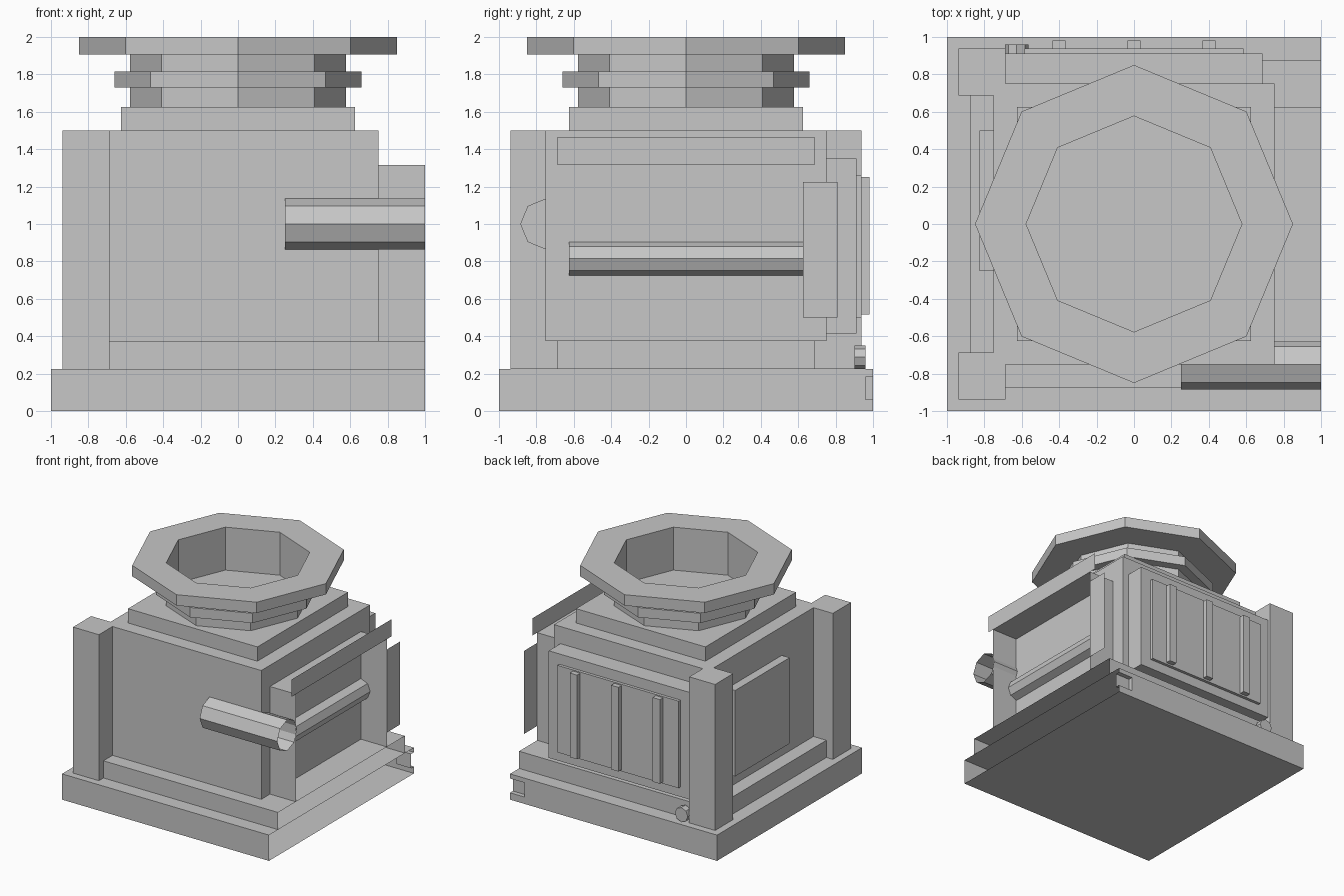
import bpy, bmesh
from math import pi, sin, cos
from mathutils import Vector, Matrix

cube = bpy.data.objects.get("Cube")
if cube:
    bpy.data.objects.remove(cube, do_unlink=True)

grey = bpy.data.materials.new("plain_grey")
grey.use_nodes = True
GREY = (0.57, 0.57, 0.57, 1)
grey.diffuse_color = GREY
grey.node_tree.nodes["Principled BSDF"].inputs["Base Color"].default_value = GREY

CUT = 1.0  # plane where the module is left open


def finish(name, bm):
    mesh = bpy.data.meshes.new(name)
    bm.to_mesh(mesh)
    bm.free()
    mesh.materials.append(grey)
    obj = bpy.data.objects.new(name, mesh)
    bpy.context.collection.objects.link(obj)
    return obj


def box_mesh(x, y, z):
    bm = bmesh.new()
    bmesh.ops.create_cube(bm, size=1)
    lo, hi = Vector((x[0], y[0], z[0])), Vector((x[1], y[1], z[1]))
    for v in bm.verts:
        v.co = Vector([lo[i] + (v.co[i] + 0.5) * (hi[i] - lo[i]) for i in range(3)])
    return bm


def open_end(bm):
    """Remove the faces lying on the cut plane."""
    ends = [f for f in bm.faces if all(abs(v.co.x - CUT) < 1e-4 for v in f.verts)]
    bmesh.ops.delete(bm, geom=ends, context='FACES')


def box(name, x, y, z, is_open=False):
    bm = box_mesh(x, y, z)
    if is_open:
        open_end(bm)
    return finish(name, bm)


def rod(name, centre, radius, length, axis, is_open=False):
    """Eight-sided rod with a vertex pointing up."""
    bm = bmesh.new()
    bmesh.ops.create_cone(bm, cap_ends=True, segments=8, radius1=radius,
                          radius2=radius, depth=length)
    turn = Matrix.Rotation(pi / 2, 4, 'Y' if axis == 'X' else 'X')
    bmesh.ops.transform(bm, matrix=Matrix.Translation(centre) @ turn, verts=bm.verts)
    if is_open:
        open_end(bm)
    return finish(name, bm)


def plate(name, y, z):
    """Single upright sheet on the cut plane."""
    bm = bmesh.new()
    corners = [(y[0], z[0]), (y[1], z[0]), (y[1], z[1]), (y[0], z[1])]
    bm.faces.new([bm.verts.new((CUT, a, b)) for a, b in corners])
    return finish(name, bm)


def lathe(name, profile, closed):
    """Octagonal sweep of (radius, height) points."""
    bm = bmesh.new()
    rings = [[bm.verts.new((r * cos(k * pi / 4), r * sin(k * pi / 4), z))
              for k in range(8)] for r, z in profile]
    pairs = list(zip(rings, rings[1:]))
    if closed:
        pairs.append((rings[-1], rings[0]))
    for a, b in pairs:
        for k in range(8):
            n = (k + 1) % 8
            bm.faces.new((a[k], a[n], b[n], b[k]))
    if closed:
        bmesh.ops.recalc_face_normals(bm, faces=bm.faces)
    return finish(name, bm)


# Base slab with a slot in its back face, beside the open end
bm = box_mesh((-1, CUT), (-1, 1), (0, 0.225))
open_end(bm)
for co, no in (((0.86, 0, 0), (1, 0, 0)), ((0, 0, 0.06), (0, 0, 1)), ((0, 0, 0.185), (0, 0, 1))):
    back = [f for f in bm.faces if f.calc_center_median().y > 0.99]
    geom = back + list({e for f in back for e in f.edges}) + list({v for f in back for v in f.verts})
    bmesh.ops.bisect_plane(bm, geom=geom, plane_co=co, plane_no=no)
slot = [f for f in bm.faces if f.calc_center_median().y > 0.99
        and f.calc_center_median().x > 0.86 and 0.06 < f.calc_center_median().z < 0.185]
pushed = bmesh.ops.extrude_face_region(bm, geom=slot)["geom"]
bmesh.ops.translate(bm, vec=(0, -0.04, 0), verts=[g for g in pushed if isinstance(g, bmesh.types.BMVert)])
bmesh.ops.delete(bm, geom=[f for f in slot if f.is_valid], context='FACES')
open_end(bm)
finish("base_slab", bm)

# Plinth, main body and collar
box("plinth", (-0.875, CUT), (-0.875, 0.875), (0.225, 0.375), True)
box("body", (-0.75, 0.75), (-0.75, 0.75), (0.375, 1.5))
box("collar", (-0.625, 0.625), (-0.625, 0.625), (1.5, 1.625))

# Corner pillars
for side, y in (("front", (-0.9375, -0.6875)), ("back", (0.6875, 0.9375))):
    box(side + "_pillar", (-0.9375, -0.6875), y, (0.225, 1.5))

# Octagonal neck, ring and flange
NECK = 0.577
lathe("neck", [(NECK, 1.625), (NECK, 2.0)], False)
for name, radius, low, high in (("neck_ring", 0.66, 1.73, 1.815), ("flange", 0.85, 1.905, 2.0)):
    lathe(name, [(NECK, low), (radius, low), (radius, high), (NECK, high)], False)

# Side housing, its rail and the sheets on the open end
box("side_housing", (0.75, CUT), (-0.63, 0.625), (0.375, 1.315), True)
rod("side_rail", (0.75, 0, 0.815), 0.09, 1.25, 'Y')
plate("top_strip", (-0.6875, 0.6875), (1.315, 1.465))
plate("end_sheet", (0.625, 0.81), (0.5, 1.225))

# Front pipe, half sunk in the body
rod("front_pipe", (0.625, -0.75, 1.0), 0.136, 0.75, 'X', True)

# Left-hand raised panel
box("side_panel", (-0.825, -0.75), (-0.25, 0.5), (0.5, 1.25))

# Back panel with inner plate and three ribs
box("back_panel", (-0.6875, 0.6875), (0.75, 0.912), (0.415, 1.35))
box("back_plate", (-0.585, 0.585), (0.912, 0.938), (0.5, 1.26))
for i in (-1, 0, 1):
    box("back_rib", (0.4 * i - 0.035, 0.4 * i + 0.035), (0.938, 0.982), (0.515, 1.25))

# Small stub beside the back pillar
rod("back_stub", (-0.627, 0.93, 0.288), 0.0625, 0.06, 'Y')
